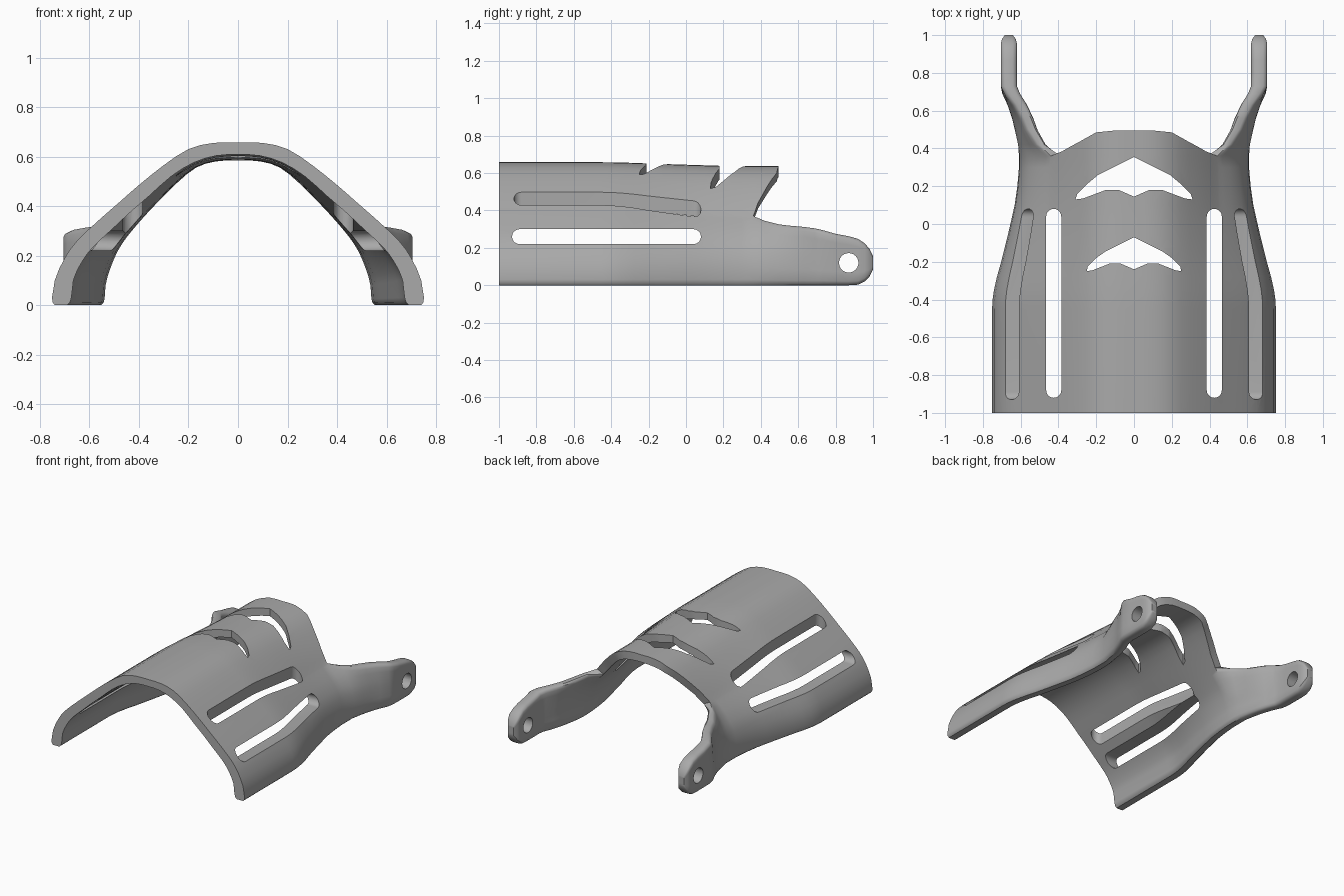
import bpy, bmesh, math
from mathutils import Vector

if "Cube" in bpy.data.objects:
    bpy.data.objects.remove(bpy.data.objects["Cube"])

grey = bpy.data.materials.new("plain grey")
grey.use_nodes = True
grey.diffuse_color = (0.4, 0.4, 0.4, 1)
grey.node_tree.nodes["Principled BSDF"].inputs["Base Color"].default_value = grey.diffuse_color

# Half cross-sections from the lower rim to the crown: wide cuff and narrow wrist
WIDE_OUT = [(.755, 0), (.74, .1), (.70, .19), (.65, .26), (.56, .345), (.48, .415),
            (.40, .485), (.30, .565), (.20, .63), (.10, .655), (0, .657)]
WIDE_IN = [(.675, 0), (.665, .1), (.63, .175), (.585, .235), (.51, .305), (.435, .375),
           (.36, .44), (.27, .52), (.18, .575), (.09, .603), (0, .608)]
SLIM_OUT = [(.61, 0), (.605, .1), (.585, .18), (.555, .24), (.505, .305), (.44, .37),
            (.38, .44), (.29, .53), (.20, .60), (.10, .635), (0, .637)]
SLIM_IN = [(.54, 0), (.535, .08), (.515, .15), (.485, .22), (.445, .28), (.39, .345),
           (.33, .41), (.25, .49), (.17, .555), (.09, .58), (0, .585)]
COLS = [0, .1, .3, 1, 1.5, 2, 2.5, 3, 3.5, 4, 4.6, 4.85, 5] + [5.5 + i / 2 for i in range(10)]
K, N = COLS.index(5), len(COLS) - 1
RIM = {0: .6, .1: .88}
ARM_RIM = {0: .5, .1: .8, 4.85: .85, 5: .5}

# Rows along the cuff: y and narrowing
BODY = [(-1, 0), (-.45, 0), (-.4, .02), (-.35, .07), (-.28, .18), (-.2, .34), (-.12, .48),
        (-.05, .6), (.03, .73), (.1, .84), (.2, .94), (.3, 1), (.36, 1)]
# Rows along an arm: y, spread at the bottom, spread at the top, low z, high z, thickness
ARM = [(.42, .03, .3, 0, .345, 1), (.5, .2, .5, 0, .325, 1), (.56, .36, .6, 0, .318, 1),
       (.63, .62, .75, 0, .312, 1), (.69, .92, .92, 0, .304, 1), (.73, 1, 1, 0, .295, 1),
       (.8, 1, 1, 0, .275, 1), (.87, 1, 1, 0, .262, 1), (.92, 1, 1, .003, .248, 1),
       (.955, 1, 1, .02, .225, 1), (.98, 1, 1, .045, .195, .85), (1, 1, 1, .085, .155, .5)]
EDGE = [.36, .385, .435, .485, .495, .495]


def sample(points, t):
    """Smooth curve through a half section at position t."""
    p = [Vector(q) for q in points]
    p = [2 * p[0] - p[1]] + p + [Vector((-p[-2].x, p[-2].y))]
    i = min(int(t), len(points) - 2)
    f = t - i
    a, b, c, d = p[i:i + 4]
    return b + .5 * f * (c - a + f * (2 * a - 5 * b + 4 * c - d + f * (3 * (b - c) + d - a)))


def thin(o, i, k):
    """Draw a pair of skin points towards each other."""
    m = (o + i) / 2
    return m + (o - m) * k, m + (i - m) * k


def shell_half():
    bm = bmesh.new()
    grid = {}

    def put(r, c, y, o, i):
        grid[r, c] = [bm.verts.new((p.x, y, p.y)) for p in (o, i)]

    for r, (y, w) in enumerate(BODY):
        for c, t in enumerate(COLS):
            o = sample(WIDE_OUT, t).lerp(sample(SLIM_OUT, t), w)
            i = sample(WIDE_IN, t).lerp(sample(SLIM_IN, t), w)
            put(r, c, y, *thin(o, i, RIM.get(t, 1)))
    last = len(BODY) - 1
    for r, (y, wb, wt, low, high, k) in enumerate(ARM, last + 1):
        for c, t in enumerate(COLS[:K + 1]):
            w = wb + (wt - wb) * t / 5
            pair = []
            for prof, x in ((SLIM_OUT, .705), (SLIM_IN, .62)):
                s = sample(prof, t)
                z = low + (high - low) * s.y / prof[5][1]
                pair.append(Vector((s.x + (x - s.x) * w, z)))
            put(r, c, y, *thin(*pair, k * ARM_RIM.get(t, 1)))
    # Peaked rear edge of the crown
    grid["peak", K] = grid[last, K]
    for c in range(K + 1, N + 1):
        t = COLS[c] - 5
        j = min(int(t), 4)
        y = EDGE[j] + (EDGE[j + 1] - EDGE[j]) * (t - j)
        put("peak", c, y, sample(SLIM_OUT, COLS[c]), sample(SLIM_IN, COLS[c]))

    cells = [(r, r + 1, c) for r in range(last) for c in range(N)]
    cells += [(r, r + 1, c) for r in range(last, last + len(ARM)) for c in range(K)]
    cells += [(last, "peak", c) for c in range(K, N)]
    borders = {}
    for r, s, c in cells:
        keys = [(r, c), (r, c + 1), (s, c + 1), (s, c)]
        for side in (0, 1):
            ring = list(dict.fromkeys(grid[k][side] for k in keys))
            bm.faces.new(ring)
        for a, b in zip(keys, keys[1:] + keys[:1]):
            if grid[a] is not grid[b]:
                e = frozenset((grid[a][0], grid[b][0]))
                borders.setdefault(e, []).append((a, b))
    # Close the rim everywhere except the centre line
    for uses in borders.values():
        a, b = uses[0]
        if len(uses) == 1 and not (a[1] == N and b[1] == N):
            bm.faces.new([grid[a][0], grid[b][0], grid[b][1], grid[a][1]])
    bmesh.ops.recalc_face_normals(bm, faces=bm.faces)
    return bm


def add(name, bm):
    me = bpy.data.meshes.new(name)
    bm.to_mesh(me)
    bm.free()
    me.materials.append(grey)
    ob = bpy.data.objects.new(name, me)
    bpy.context.collection.objects.link(ob)
    return ob


def apply(ob, mod):
    bpy.context.view_layer.objects.active = ob
    bpy.ops.object.modifier_apply(modifier=mod.name)


def cut(ob, pts, axis, lo, hi):
    """Cut a straight-sided opening along x or z."""
    bm = bmesh.new()
    ends = [[bm.verts.new((a, b, h) if axis == "z" else (h, a, b)) for a, b in pts]
            for h in (lo, hi)]
    for e in ends:
        bm.faces.new(e)
    n = len(pts)
    for i in range(n):
        j = (i + 1) % n
        bm.faces.new([ends[0][i], ends[0][j], ends[1][j], ends[1][i]])
    bmesh.ops.recalc_face_normals(bm, faces=bm.faces)
    cutter = add("opening_cutter", bm)
    cutter.hide_render = True
    mod = ob.modifiers.new("opening", "BOOLEAN")
    mod.operation, mod.solver, mod.object = "DIFFERENCE", "EXACT", cutter
    apply(ob, mod)
    bpy.data.objects.remove(cutter)


def stadium(ax, ay, bx, by, r):
    """Round-ended outline between two centres."""
    d = math.atan2(by - ay, bx - ax)
    arc = [math.pi * k / 10 for k in range(11)]
    return ([(bx + r * math.cos(d - math.pi / 2 + a), by + r * math.sin(d - math.pi / 2 + a)) for a in arc]
            + [(ax + r * math.cos(d + math.pi / 2 + a), ay + r * math.sin(d + math.pi / 2 + a)) for a in arc])


def chevron(half):
    """Mirror a half outline that starts and ends on the centre line."""
    return half + [(-x, y) for x, y in half[-2:0:-1]]


cuff = add("cuff_shell", shell_half())
mirror = cuff.modifiers.new("mirror", "MIRROR")
mirror.merge_threshold = .0005
apply(cuff, mirror)

# Strap slots on the upper and lower sides
for s in (1, -1):
    cut(cuff, stadium(.425 * s, -.88, .425 * s, .04, .04), "z", .15, .9)
cut(cuff, stadium(-.89, .26, .04, .26, .04), "x", -1, 1)
# Pivot holes in the arms
cut(cuff, [(.87 + .052 * math.cos(a * math.pi / 12), .12 + .052 * math.sin(a * math.pi / 12))
           for a in range(24)], "x", -1, 1)
# Chevron vents on the crown
cut(cuff, chevron([(0, -.07), (.15, -.145), (.2, -.18), (.245, -.225), (.25, -.25),
                   (.22, -.245), (.13, -.21), (.07, -.21), (0, -.24)]), "z", .35, .9)
cut(cuff, chevron([(0, .355), (.19, .26), (.25, .21), (.3, .16), (.31, .13), (.27, .135),
                   (.15, .18), (.08, .18), (0, .145)]), "z", .35, .9)

cuff.select_set(True)
bpy.context.view_layer.objects.active = cuff
bpy.ops.object.shade_smooth_by_angle(angle=math.radians(38))
